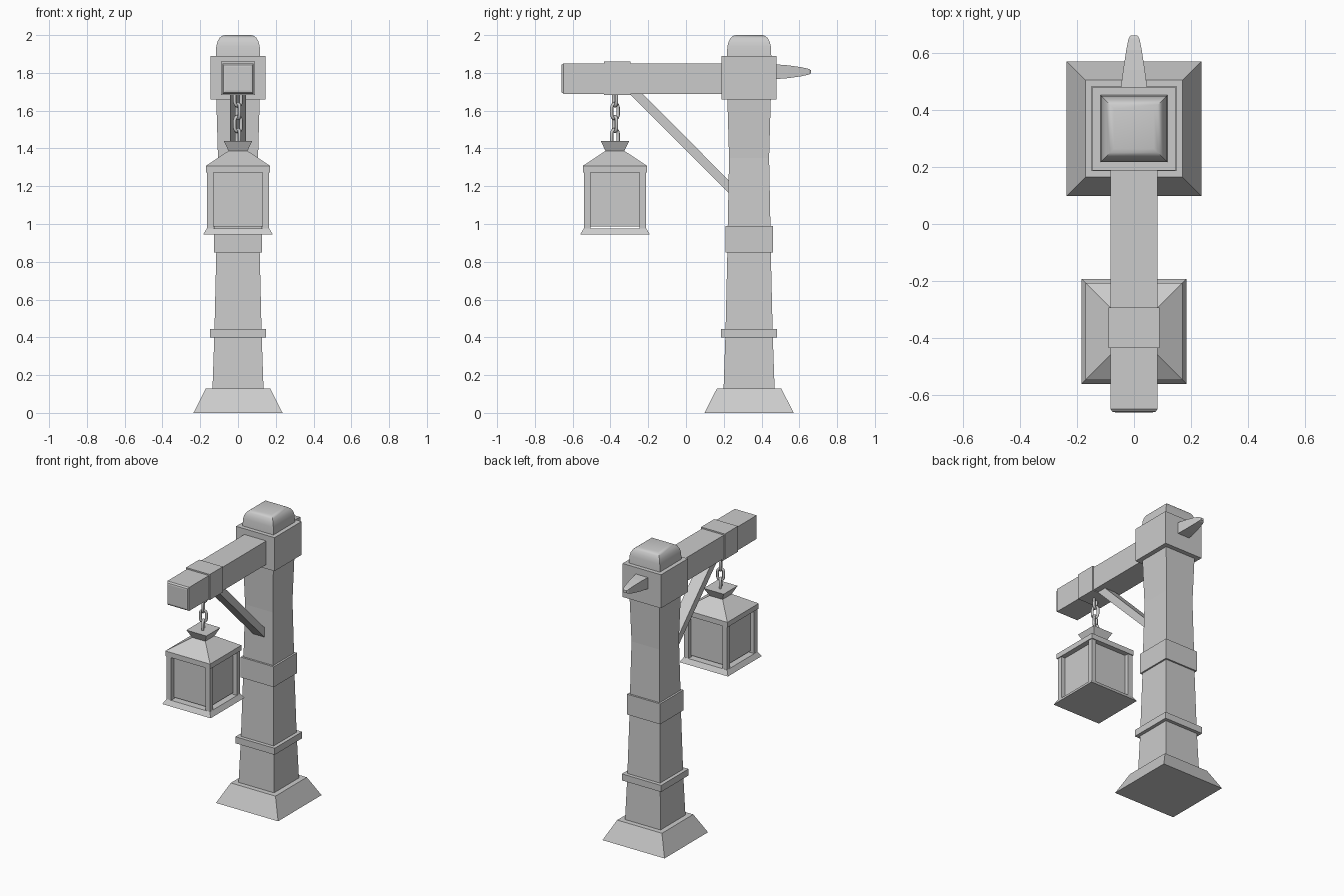
import bpy, bmesh, math
from mathutils import Vector, Matrix

if "Cube" in bpy.data.objects:
    bpy.data.objects.remove(bpy.data.objects["Cube"])

PY = 0.334    # post centre in y
LY = -0.376   # lantern centre in y


def finish(name, bm):
    bmesh.ops.recalc_face_normals(bm, faces=bm.faces)
    me = bpy.data.meshes.new(name)
    bm.to_mesh(me)
    bm.free()
    ob = bpy.data.objects.new(name, me)
    bpy.context.collection.objects.link(ob)
    return ob


def loft(name, sections, place):
    """Skin rectangular sections (t, half_a, half_b); place maps (a, b, t) to a point."""
    bm = bmesh.new()
    rings = [[bm.verts.new(place(a * ha, b * hb, t))
              for a, b in ((-1, -1), (1, -1), (1, 1), (-1, 1))]
             for t, ha, hb in sections]
    for lo, hi in zip(rings, rings[1:]):
        for i in range(4):
            j = (i + 1) % 4
            bm.faces.new((lo[i], lo[j], hi[j], hi[i]))
    bm.faces.new(rings[0])
    bm.faces.new(rings[-1])
    return finish(name, bm)


def tower(name, cy, profile, cx=0.0):
    """Square loft up z from (z, half width) pairs."""
    return loft(name, [(z, h, h) for z, h in profile],
                lambda a, b, t: Vector((cx + a, cy + b, t)))


def along_y(name, cz, sections):
    """Rectangular loft along y from (y, half x, half z)."""
    return loft(name, sections, lambda a, b, t: Vector((a, t, cz + b)))


def smooth(ob, angle):
    bpy.ops.object.select_all(action='DESELECT')
    ob.select_set(True)
    bpy.context.view_layer.objects.active = ob
    bpy.ops.object.shade_smooth_by_angle(angle=math.radians(angle))


# Post with foot, bands and head block
tower("post_foot", PY, [(0, 0.236), (0.13, 0.17)])
tower("post_shaft", PY, [(0.1, 0.136), (0.42, 0.125), (0.85, 0.115),
                         (0.99, 0.113), (1.35, 0.106), (1.7, 0.116)])
tower("lower_collar", PY, [(0.40, 0.149), (0.445, 0.149)])
tower("middle_band", PY, [(0.85, 0.126), (0.99, 0.126)])
tower("head_block", PY, [(1.66, 0.146), (1.89, 0.146)])
cap = tower("post_cap", PY, [(1.88, 0.118), (1.94, 0.115), (1.965, 0.109),
                             (1.985, 0.098), (1.996, 0.084), (2.0, 0.07)])
smooth(cap, 40)

# Beam with worn end, its band, and the peg at the back
along_y("beam", 1.77, [(-0.66, 0.066, 0.064), (-0.658, 0.076, 0.073),
                       (-0.648, 0.083, 0.081), (0.25, 0.083, 0.081)])
along_y("beam_band", 1.772, [(-0.435, 0.09, 0.088), (-0.293, 0.09, 0.088)])
along_y("rear_peg", 1.806, [(0.45, 0.05, 0.041), (0.54, 0.038, 0.034),
                            (0.61, 0.027, 0.024), (0.65, 0.019, 0.015),
                            (0.661, 0.012, 0.008)])

# Diagonal brace, cut flush to beam and post
bm = bmesh.new()
outline = [(-0.305, 1.695), (-0.235, 1.695), (0.235, 1.222), (0.235, 1.155)]
left, right = [[bm.verts.new((x, y, z)) for y, z in outline] for x in (-0.043, 0.043)]
bm.faces.new(left)
bm.faces.new(right)
for i in range(4):
    j = (i + 1) % 4
    bm.faces.new((left[i], left[j], right[j], right[i]))
finish("brace", bm)

# Lantern
tower("lantern_base", LY, [(0.945, 0.184), (0.977, 0.165)])
tower("lantern_glass", LY, [(0.988, 0.135), (1.28, 0.135)])
tower("lantern_roof", LY, [(1.273, 0.17), (1.308, 0.17), (1.387, 0.05), (1.44, 0.076)])
for sx in (-1, 1):
    for sy in (-1, 1):
        tower("lantern_corner_post", LY + sy * 0.147,
              [(0.97, 0.017), (1.28, 0.017)], cx=sx * 0.147)


def chain_link(name, z, turn, length=0.098, width=0.056, wire=0.009):
    """Oval link: a round wire swept along a stadium path."""
    bm = bmesh.new()
    r = width / 2 - wire
    straight = length / 2 - wire - r
    rot = Matrix.Rotation(turn, 3, 'Z')
    rings = []
    for k in range(12):
        ang = math.pi * (k if k < 6 else k - 6) / 5 + (0 if k < 6 else math.pi)
        out = Vector((math.cos(ang), 0, math.sin(ang)))
        centre = out * r + Vector((0, 0, straight if k < 6 else -straight))
        ring = []
        for m in range(6):
            q = math.tau * m / 6
            p = centre + out * wire * math.cos(q) + Vector((0, wire * math.sin(q), 0))
            ring.append(bm.verts.new(rot @ p + Vector((0, LY, z))))
        rings.append(ring)
    for k in range(12):
        a, b = rings[k], rings[(k + 1) % 12]
        for m in range(6):
            n = (m + 1) % 6
            bm.faces.new((a[m], a[n], b[n], b[m]))
    smooth(finish(name, bm), 70)


# Chain between beam and lantern
for i in range(4):
    chain_link("chain_link", 1.665 - i * 0.068, math.radians(25 + 90 * (i % 2)))
